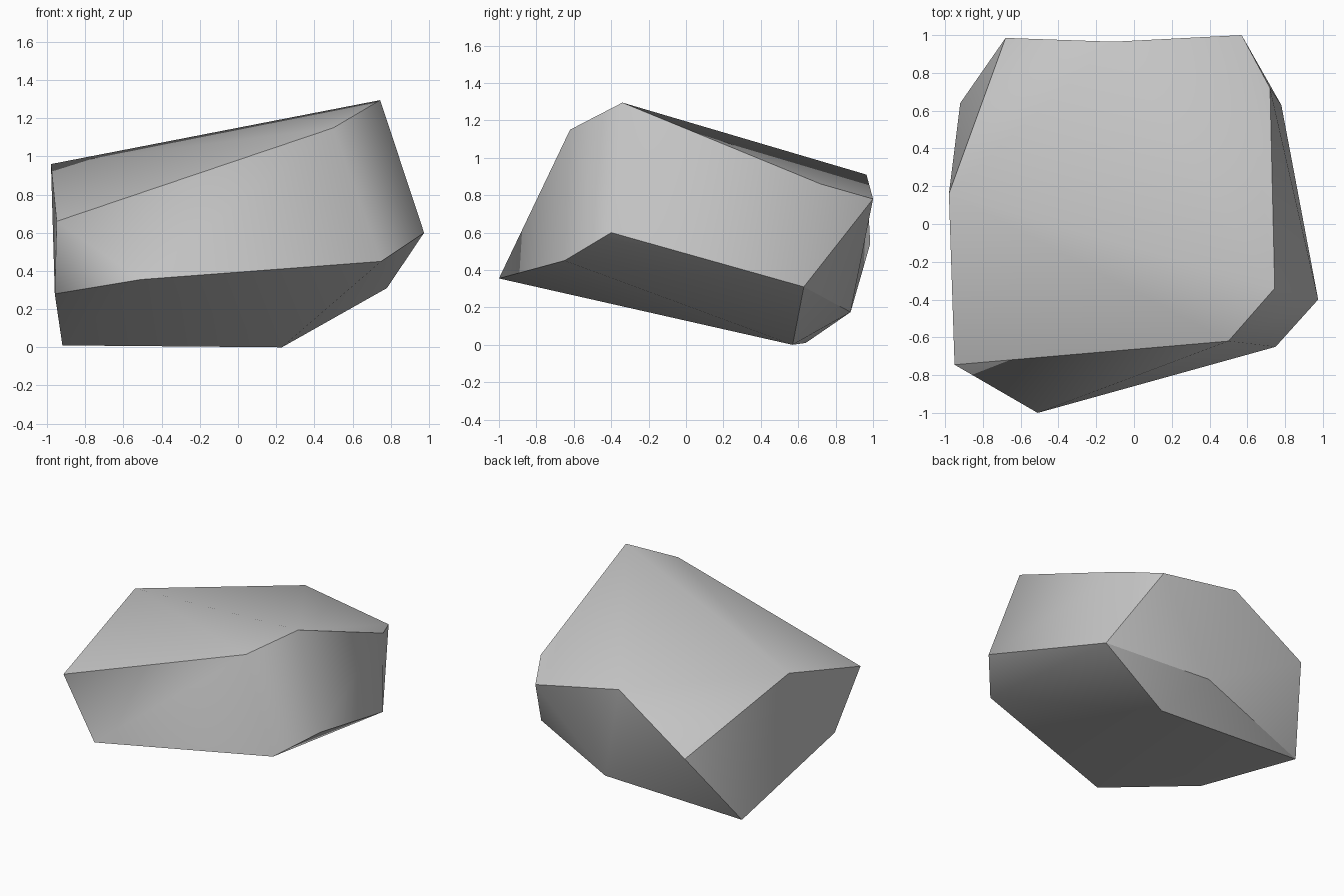
import bpy
import bmesh

if "Cube" in bpy.data.objects:
    bpy.data.objects.remove(bpy.data.objects["Cube"], do_unlink=True)

# Plain stone colour
stone = bpy.data.materials.new("stone grey")
stone.use_nodes = True
grey = (0.56, 0.56, 0.56, 1)
stone.diffuse_color = grey
stone.node_tree.nodes["Principled BSDF"].inputs["Base Color"].default_value = grey

# Corners of the boulder, one letter each
corners = {
    # rim of the sloping top
    "A": (-.95, -.745, .66), "K": (.5, -.62, 1.15), "L": (.745, -.34, 1.295),
    "M": (.72, .72, .86), "F": (.57, 1, .78), "G": (-.11, .965, .91),
    "H": (-.68, .985, .54), "J": (-.98, .16, .96),
    # lower rim
    "R": (-.96, -.42, .28), "B": (-.51, -1, .355), "C": (.75, -.65, .45),
    "D": (.975, -.4, .6), "E": (.78, .63, .31), "Q": (.065, .88, .175),
    # resting edge
    "P": (.23, .57, 0), "I": (-.92, .64, .01),
}
# Chains of corners joined by hard edges
hard_chains = ["AKLMFGHJA", "RBCDEQIR", "EPI", "HI", "FE", "AR"]

# Wrap the corners in a convex skin
bm = bmesh.new()
verts = {name: bm.verts.new(co) for name, co in corners.items()}
bmesh.ops.convex_hull(bm, input=list(bm.verts))

# Turn the edge under the back rim, so the back face is slightly hollow
back_edge = bm.edges.get((verts["H"], verts["F"]))
if back_edge:
    bmesh.ops.rotate_edges(bm, edges=[back_edge], use_ccw=False)
bmesh.ops.recalc_face_normals(bm, faces=bm.faces)

# Smooth patches separated by the hard edges
for face in bm.faces:
    face.smooth = True
for chain in hard_chains:
    for a, b in zip(chain, chain[1:]):
        edge = bm.edges.get((verts[a], verts[b]))
        if edge:
            edge.smooth = False

mesh = bpy.data.meshes.new("boulder")
bm.to_mesh(mesh)
bm.free()
mesh.materials.append(stone)
boulder = bpy.data.objects.new("boulder", mesh)
bpy.context.collection.objects.link(boulder)
